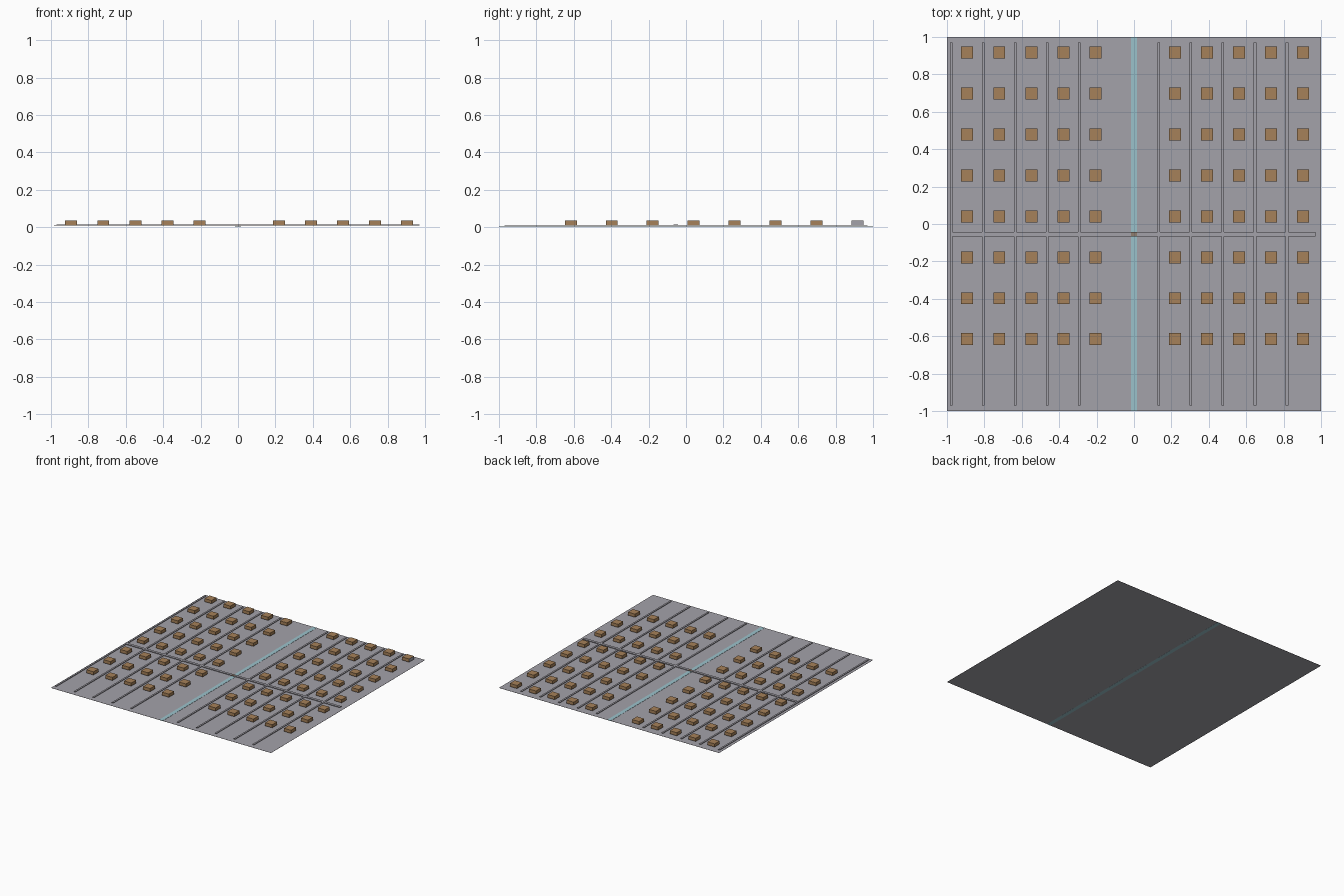
import bpy
import bmesh
from mathutils import Matrix, Vector

cube = bpy.data.objects.get("Cube")
if cube:
    bpy.data.objects.remove(cube, do_unlink=True)


def material(name, rgb):
    mat = bpy.data.materials.new(name)
    mat.use_nodes = True
    colour = (*rgb, 1.0)
    mat.diffuse_color = colour
    mat.node_tree.nodes["Principled BSDF"].inputs["Base Color"].default_value = colour
    return mat


grey = material("paving grey", (0.37, 0.36, 0.40))
brown = material("house brown", (0.38, 0.22, 0.10))
blue = material("water blue", (0.33, 0.54, 0.60))
bridge_brown = material("bridge brown", (0.28, 0.21, 0.16))


def box(name, low, high, *mats):
    """Box between two opposite corners."""
    low, high = Vector(low), Vector(high)
    bm = bmesh.new()
    bmesh.ops.create_cube(bm, size=1.0)
    bm.transform(Matrix.Translation((low + high) / 2) @ Matrix.Diagonal((*(high - low), 1)))
    mesh = bpy.data.meshes.new(name)
    bm.to_mesh(mesh)
    bm.free()
    for mat in mats:
        mesh.materials.append(mat)
    obj = bpy.data.objects.new(name, mesh)
    bpy.context.collection.objects.link(obj)
    return obj


PITCH_X, PITCH_Y = 0.1715, 0.219
columns = [start + i * PITCH_X for start in (-0.892, 0.218) for i in range(5)]
rows = [0.917 - j * PITCH_Y for j in range(8)]

# Ground sheet and the canal running front to back
box("ground", (-1, -1, 0.0005), (1, 1, 0.0015), grey)
box("canal", (-0.016, -1, 0), (0.016, 1, 0.003), blue)

# Streets beside every column of houses
for i, x in enumerate(columns):
    centre = x - PITCH_X / 2
    box(f"street_{i + 1}", (centre - 0.007, -0.97, 0.008), (centre + 0.007, 0.97, 0.0125), grey)

# Cross street, broken by the bridge over the canal
ROAD_Y, ROAD_HALF = -0.055, 0.011
for name, x0, x1, mat in (("cross_street_right", -0.97, -0.016, grey),
                          ("bridge", -0.016, 0.016, bridge_brown),
                          ("cross_street_left", 0.016, 0.97, grey)):
    box(name, (x0, ROAD_Y - ROAD_HALF, 0.008), (x1, ROAD_Y + ROAD_HALF, 0.013), mat)

# Grid of houses
HALF = 0.032
for i, x in enumerate(columns):
    for j, y in enumerate(rows):
        house = box(f"house_{i + 1}_{j + 1}", (x - HALF, y - HALF, 0.01),
                    (x + HALF, y + HALF, 0.036), brown, grey)
        # The back left corner house has one grey outer wall
        if x == columns[-1] and y == rows[0]:
            for face in house.data.polygons:
                face.material_index = int(face.normal.x > 0.9)
